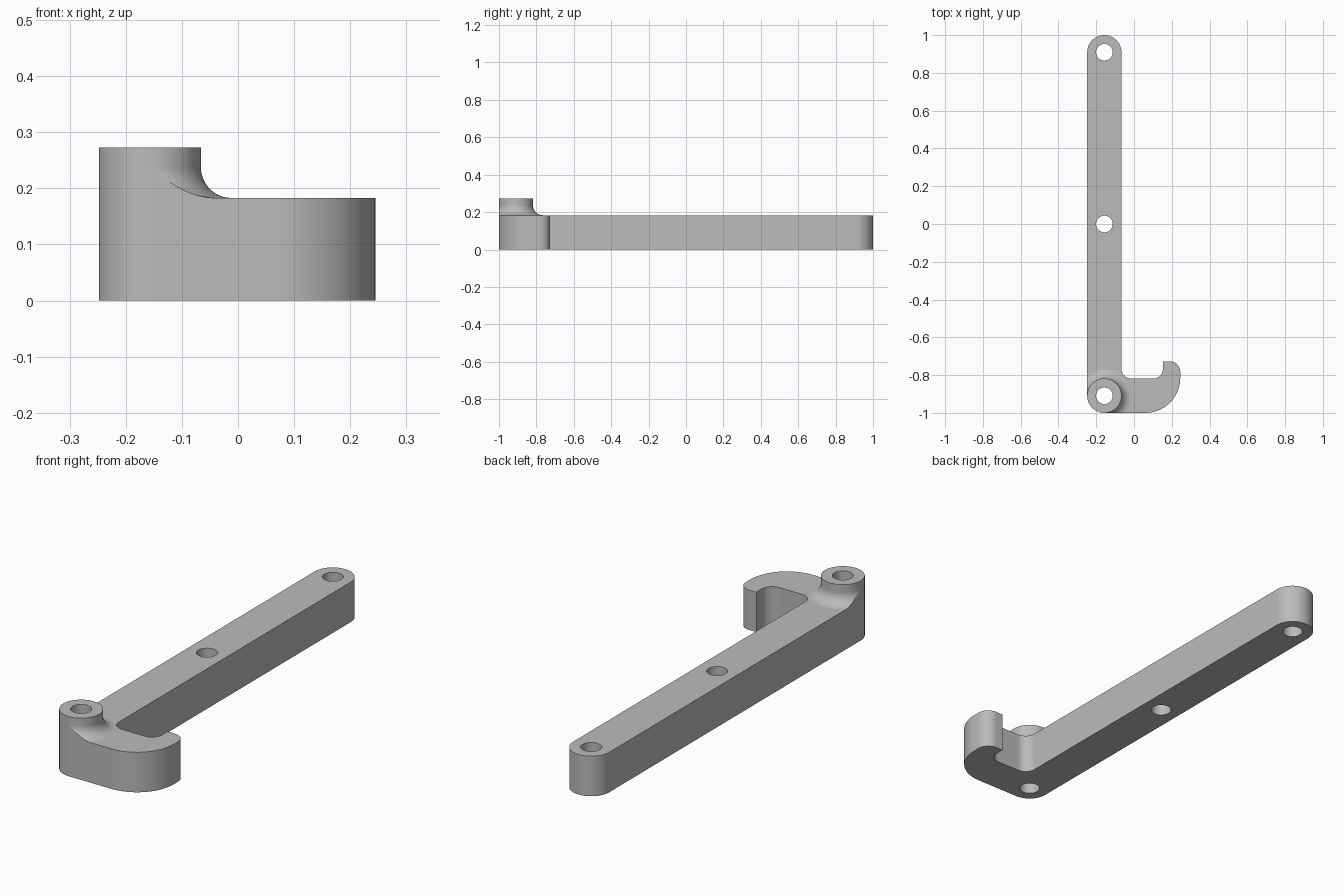
import bpy, bmesh
from math import sin, cos, asin, pi, radians, sqrt

cube = bpy.data.objects.get("Cube")
if cube:
    bpy.data.objects.remove(cube, do_unlink=True)

# Main dimensions
R, HOLE, FILLET = 0.091, 0.044, 0.054
TOP, BOSS_TOP = 0.183, 0.273
CX, CY = -0.157, -0.909
REACH = R + FILLET
STEPS = 12


def arc(x, y, r, a0, a1, n=STEPS):
    """Points along an arc, angles in degrees."""
    return [(x + r * cos(radians(a0 + (a1 - a0) * i / n)),
             y + r * sin(radians(a0 + (a1 - a0) * i / n))) for i in range(n + 1)]


def fillet_z(r):
    return TOP + FILLET - sqrt(max(0, FILLET ** 2 - (REACH - r) ** 2))


def footprint(t):
    """Radius where the boss fillet meets the outline or the flat top."""
    if cos(t) < 0 and sin(t) < 0:
        return R
    side = -sin(t) if sin(t) < 0 else -cos(t)
    return min(REACH, R / side) if side > 1e-6 else REACH


bm = bmesh.new()


def ring(points, z):
    return [bm.verts.new((x, y, z)) for x, y in points]


def bridge(a, b, closed=True):
    n = len(a)
    for i in range(n if closed else n - 1):
        j = (i + 1) % n
        bm.faces.new((a[i], a[j], b[j], b[i]))


def cap(z, *loops):
    """Flat face filled between an outer loop and any holes."""
    edges = []
    for pts in loops:
        vs = ring(pts, z)
        edges += [bm.edges.new((vs[i - 1], vs[i])) for i in range(len(vs))]
    bmesh.ops.triangle_fill(bm, edges=edges, use_beauty=True, normal=(0, 0, 1))


def sweep(a0, a1, n):
    return [a0 + (a1 - a0) * i / n for i in range(n)]


# Angles around the boss: first those where the fillet runs into the outer wall
a = asin(R / REACH)
clipped = (sweep(pi / 2 + a, pi, STEPS) + sweep(pi, 1.5 * pi, STEPS)
           + sweep(1.5 * pi, 2 * pi - a, STEPS))
free = sweep(2 * pi - a, 2.5 * pi + a, 3 * STEPS)
angles = clipped + free


def polar(t, r):
    return CX + r * cos(t), CY + r * sin(t)


edge_pts = [polar(t, footprint(t)) for t in angles]
n_clip = len(clipped)
start, end = edge_pts[n_clip], edge_pts[0]

# Outline: hook, inside corners, long bar and rounded far end
corner = 0.051
hook = (arc(0.06, -0.815, 0.185, -90, 0, 18)
        + arc(0.19, -0.782, 0.055, 0, 90)
        + [(0.153, -0.727)]
        + arc(0.153 - corner, CY + R + corner, corner, 0, -90)
        + arc(CX + R + corner, CY + R + corner, corner, 270, 180))
far_end = arc(CX, -CY, R, 0, 180, 24)
rest = [start] + hook + far_end
outline = edge_pts[:n_clip] + rest

# Outer walls, rising to the clipped fillet near the boss
upper = [bm.verts.new((*polar(t, footprint(t)), fillet_z(footprint(t)))) for t in clipped]
upper += ring(rest, TOP)
bridge(ring(outline, 0), upper)

# Boss cylinder and fillet
previous = ring([polar(t, R) for t in angles], BOSS_TOP)
for k in range(STEPS + 1):
    # even steps around the fillet curve
    u = 1 - cos(k / STEPS * pi / 2)
    current = []
    for t in angles:
        r = R + (footprint(t) - R) * u
        current.append(bm.verts.new((*polar(t, r), fillet_z(r))))
    bridge(previous, current)
    previous = current

# Through holes
holes = []
for y, height in ((CY, BOSS_TOP), (0, TOP), (-CY, TOP)):
    circle = arc(CX, y, HOLE, 0, 360, 40)[:-1]
    bridge(ring(circle, 0), ring(circle, height))
    holes.append(circle)

# Underside, top face and boss rim
cap(0, outline, *holes)
cap(TOP, rest + [end] + edge_pts[:n_clip:-1], *holes[1:])
cap(BOSS_TOP, [polar(t, R) for t in angles], holes[0])

bmesh.ops.remove_doubles(bm, verts=bm.verts, dist=0.00005)
bmesh.ops.dissolve_degenerate(bm, edges=bm.edges, dist=0.00005)
bmesh.ops.recalc_face_normals(bm, faces=bm.faces)
mesh = bpy.data.meshes.new("hooked_lever_arm")
bm.to_mesh(mesh)
bm.free()

lever = bpy.data.objects.new("hooked_lever_arm", mesh)
bpy.context.collection.objects.link(lever)

# Single grey material
grey = bpy.data.materials.new("plain_grey")
grey.use_nodes = True
colour = (0.5, 0.5, 0.5, 1)
grey.diffuse_color = colour
grey.node_tree.nodes["Principled BSDF"].inputs["Base Color"].default_value = colour
mesh.materials.append(grey)

# Smooth curves with crisp edges
bpy.ops.object.select_all(action='DESELECT')
lever.select_set(True)
bpy.context.view_layer.objects.active = lever
bpy.ops.object.shade_smooth_by_angle(angle=radians(30))
weighted = lever.modifiers.new("even_shading", 'WEIGHTED_NORMAL')
weighted.keep_sharp = True
